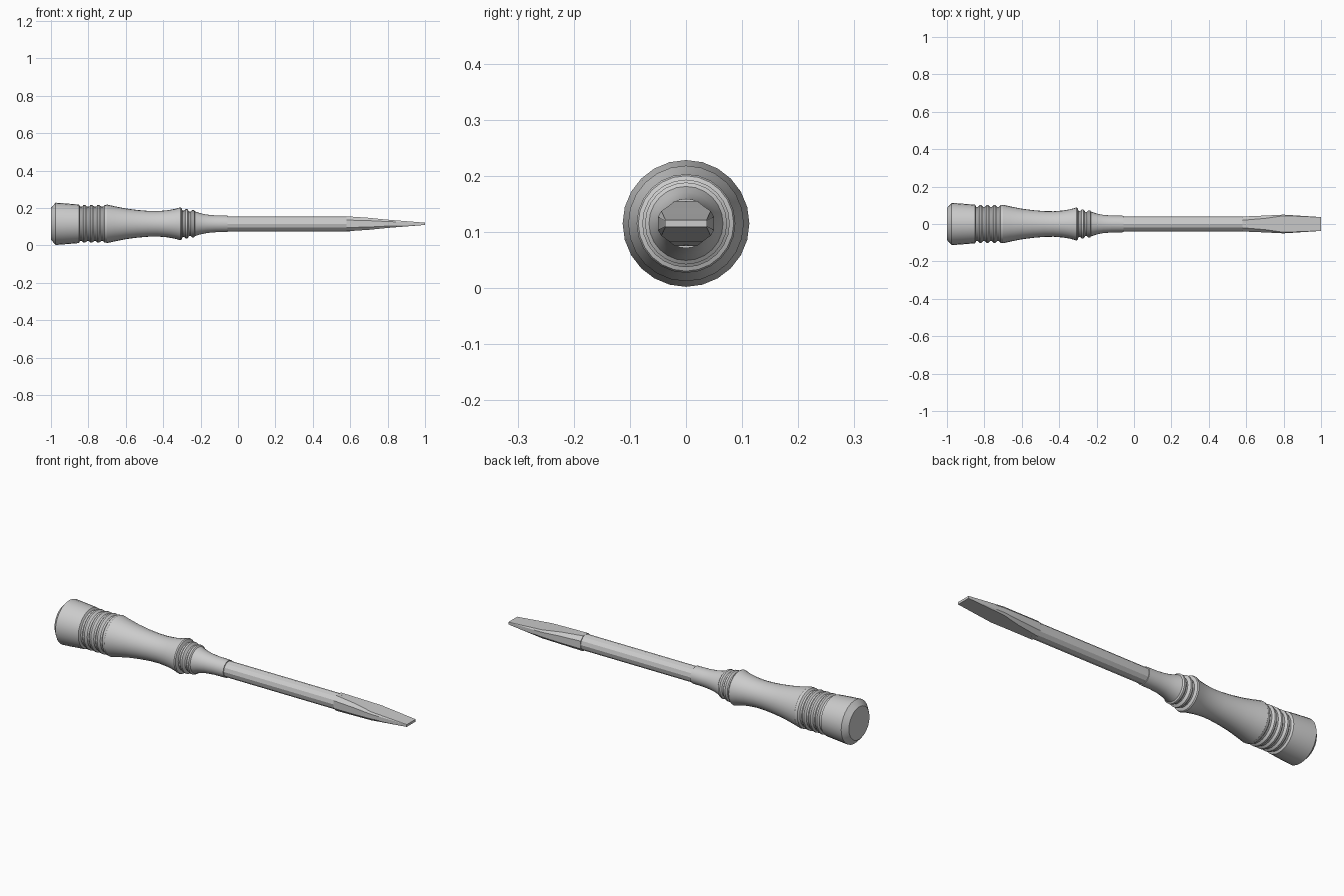
import bpy, bmesh, math

if "Cube" in bpy.data.objects:
    bpy.data.objects.remove(bpy.data.objects["Cube"])

CZ = 0.115  # height of the tool's axis

steel = bpy.data.materials.new("grey")
steel.diffuse_color = (0.6, 0.6, 0.6, 1)
steel.use_nodes = True
steel.node_tree.nodes["Principled BSDF"].inputs["Base Color"].default_value = steel.diffuse_color


def loft(name, rings, angle):
    """Skin a list of equal-length point rings and cap both ends."""
    bm = bmesh.new()
    loops = [[bm.verts.new(p) for p in ring] for ring in rings]
    n = len(loops[0])
    for a, b in zip(loops, loops[1:]):
        for i in range(n):
            j = (i + 1) % n
            bm.faces.new((a[i], a[j], b[j], b[i]))
    bm.faces.new(loops[0])
    bm.faces.new(loops[-1])
    bmesh.ops.recalc_face_normals(bm, faces=bm.faces)
    mesh = bpy.data.meshes.new(name)
    bm.to_mesh(mesh)
    bm.free()
    mesh.materials.append(steel)
    ob = bpy.data.objects.new(name, mesh)
    bpy.context.collection.objects.link(ob)
    bpy.ops.object.select_all(action='DESELECT')
    ob.select_set(True)
    bpy.context.view_layer.objects.active = ob
    bpy.ops.object.shade_smooth_by_angle(angle=math.radians(angle))
    return ob


def circle(x, r, n):
    return [(x, r * math.sin(math.tau * i / n), CZ + r * math.cos(math.tau * i / n))
            for i in range(n)]


def section(x, half_w, half_t, flat_w, side_t):
    """Eight-sided cross-section: flat top and bottom, upright sides, chamfers."""
    q = [(flat_w, half_t), (half_w, side_t), (half_w, -side_t), (flat_w, -half_t)]
    return [(x, y, CZ + z) for y, z in q + [(-y, -z) for y, z in q]]


# Turned handle: pommel, grooved band, waist, collar rings and neck
profile = [(-1.0, 0.085), (-0.975, 0.113), (-0.92, 0.109), (-0.85, 0.103)]
for k in range(4):
    x = -0.85 + k * 0.0375
    profile += [(x + 0.006, 0.092), (x + 0.016, 0.092), (x + 0.024, 0.101), (x + 0.033, 0.101)]
profile += [(-0.70, 0.103), (-0.66, 0.094), (-0.60, 0.082), (-0.54, 0.074), (-0.48, 0.069),
            (-0.43, 0.068), (-0.38, 0.072), (-0.34, 0.079), (-0.308, 0.088), (-0.302, 0.085)]
for x, r in ((-0.30, 0.078), (-0.265, 0.073)):
    profile += [(x + 0.004, r - 0.008), (x + 0.012, r - 0.008),
                (x + 0.020, r), (x + 0.030, r)]
profile += [(-0.23, 0.066), (-0.20, 0.056), (-0.165, 0.049), (-0.12, 0.045), (-0.055, 0.044)]
loft("handle", [circle(x, r, 24) for x, r in profile], 35)

# Faceted shaft
loft("shaft", [circle(x, 0.040, 12) for x in (-0.08, 0.60)], 20)

# Forged blade: shaft end flattening and flaring, then tapering to the tip
loft("blade", [section(0.58, 0.040, 0.040, 0.020, 0.020),
               section(0.70, 0.045, 0.032, 0.030, 0.017),
               section(0.80, 0.050, 0.022, 0.044, 0.012),
               section(1.00, 0.037, 0.006, 0.0365, 0.0055)], 20)
